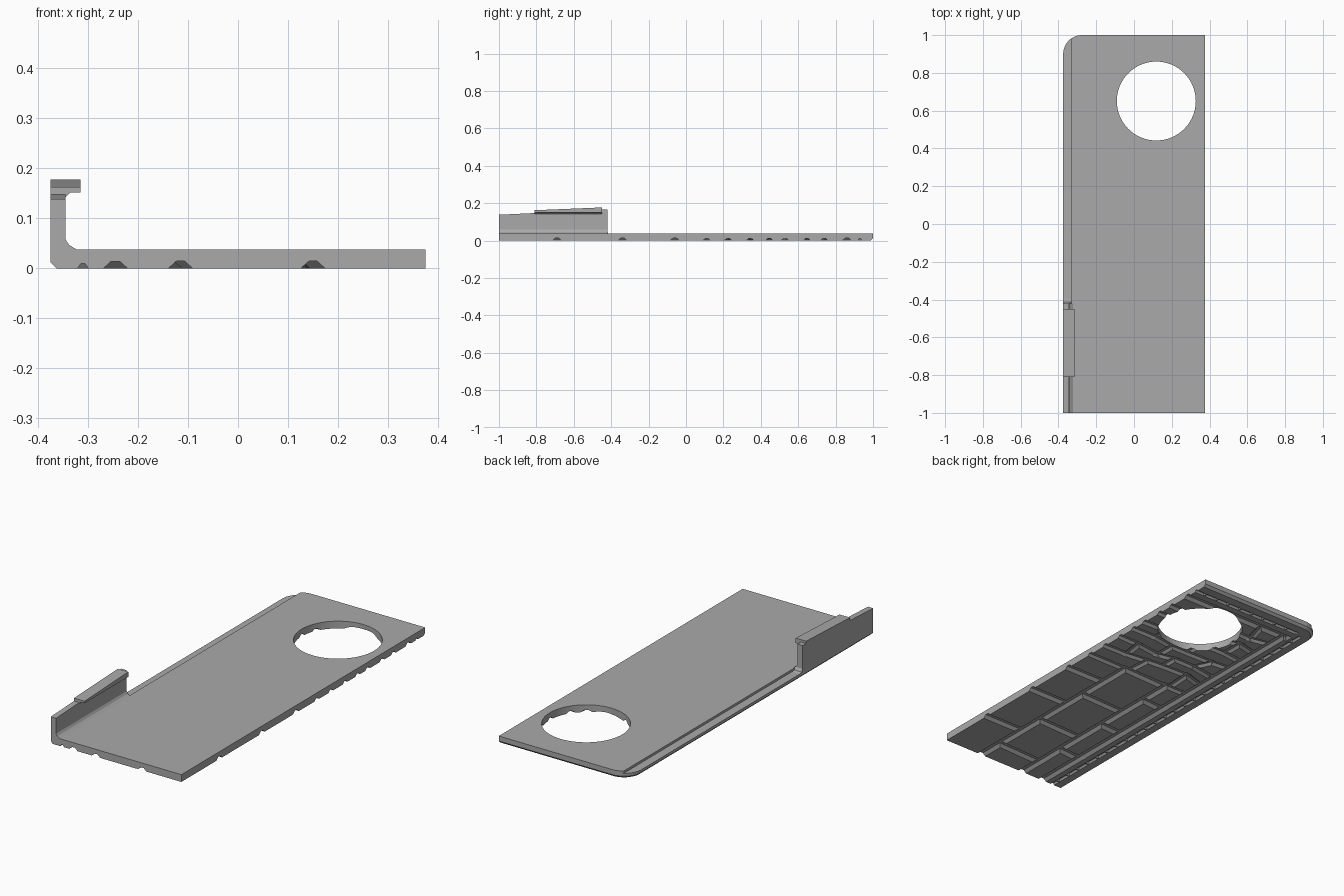
import bpy, bmesh, math, random
from mathutils import Vector

if "Cube" in bpy.data.objects:
    bpy.data.objects.remove(bpy.data.objects["Cube"])

random.seed(4)
grey = bpy.data.materials.new("mid_grey")
grey.diffuse_color = (0.40, 0.40, 0.40, 1)
grey.use_nodes = True
grey.node_tree.nodes["Principled BSDF"].inputs["Base Color"].default_value = grey.diffuse_color


def make(name, bm):
    bmesh.ops.recalc_face_normals(bm, faces=bm.faces)
    me = bpy.data.meshes.new(name)
    bm.to_mesh(me)
    bm.free()
    me.materials.append(grey)
    ob = bpy.data.objects.new(name, me)
    bpy.context.collection.objects.link(ob)
    return ob


def loft(bm, rings):
    """Skin a closed solid through rings with equal point counts."""
    vs = [[bm.verts.new(p) for p in r] for r in rings]
    n = len(vs[0])
    for a, b in zip(vs, vs[1:]):
        for i in range(n):
            j = (i + 1) % n
            bm.faces.new((a[i], a[j], b[j], b[i]))
    bm.faces.new(vs[0][::-1])
    bm.faces.new(vs[-1])


def outline(inset, z, min_x=-1):
    pts = [(0.375, -1), (0.375, 1 - inset)]
    r = 0.1 - inset
    for i in range(13):
        a = math.pi / 2 * (1 + i / 12)
        pts.append((-0.275 + r * math.cos(a), 0.9 + r * math.sin(a)))
    pts.append((-0.375 + inset, -1))
    return [(max(x, min_x), y, z) for x, y in pts]


# Plate: chamfered underside, low ledge along the left edge
bm = bmesh.new()
loft(bm, [outline(0.012, 0), outline(0, 0.012), outline(0, 0.026),
          outline(0, 0.026, -0.33), outline(0, 0.038, -0.33)])
plate = make("plate", bm)

# Underside groove lines: (start, end, half width, depth)
lines = []


def groove(a, b, w=0.024, d=0.014):
    lines.append((Vector((*a, 0)), Vector((*b, 0)), w, d + len(lines) * 1e-5))


groove((-0.245, -1.1), (-0.245, 0.86))
groove((-0.26, 0.86), (0.45, 0.86))
groove((0.15, -1.1), (0.15, 0.11))
groove((-0.115, -1.1), (-0.115, 0.11))
for y in (-0.69, -0.34, -0.06):
    groove((0.15, y), (0.45, y))
for y in (-0.87, -0.56, -0.23, 0.1):
    groove((-0.115, y), (0.15, y + 0.01))
for y in (-0.72, -0.4, -0.08):
    groove((-0.245, y), (-0.115, y + 0.01))

# Small irregular scales around the hole
cols = (-0.245, -0.12, 0.01, 0.13, 0.25, 0.44)
rows = (0.11, 0.24, 0.33, 0.43, 0.53, 0.65, 0.74, 0.86)


def node(c, r):
    edge_x, edge_y = c in (0, 5), r in (0, 7)
    return (cols[c] + (0 if edge_x else random.uniform(-0.025, 0.025)),
            rows[r] + (0 if edge_y else random.uniform(-0.02, 0.02)))


net = [[node(c, r) for c in range(6)] for r in range(8)]
for r in range(7):
    for c in range(5):
        groove(net[r][c], net[r][c + 1], 0.02, 0.011)
    for c in range(1, 5):
        if (r + c) % 2:
            groove(net[r][c], net[r + 1][c], 0.02, 0.011)

# Stitches along the left and back borders
for i in range(26):
    y = -1.02 + i * 0.075
    groove((-0.31, y), (-0.31, y + 0.048), 0.011, 0.009)
for i in range(9):
    x = -0.27 + i * 0.075
    groove((x, 0.93), (x + 0.048, 0.93), 0.011, 0.009)

# Cutter bars with a trapezoid section
bm = bmesh.new()
for a, b, w, d in lines:
    t = (b - a).normalized()
    s = Vector((-t.y, t.x, 0))

    def ring(k, z):
        e = t * k
        return [p + Vector((0, 0, z)) for p in
                (a - e - s * k, b + e - s * k, b + e + s * k, a - e + s * k)]
    loft(bm, [ring(w * 1.3, -0.006 - d * 0.1), ring(w, 0), ring(w * 0.35, d)])
grooves = make("groove_cutter", bm)

# Round opening cutter
bm = bmesh.new()
ring = [(0.118 + 0.209 * math.cos(i * math.tau / 64),
         0.651 + 0.209 * math.sin(i * math.tau / 64)) for i in range(64)]
loft(bm, [[(x, y, z) for x, y in ring] for z in (-0.1, 0.1)])
hole = make("opening_cutter", bm)

for cutter in (grooves, hole):
    mod = plate.modifiers.new("cut", 'BOOLEAN')
    mod.operation = 'DIFFERENCE'
    mod.solver = 'EXACT'
    mod.use_self = cutter is grooves
    mod.object = cutter
bpy.context.view_layer.update()
cut = bpy.data.meshes.new_from_object(
    plate.evaluated_get(bpy.context.evaluated_depsgraph_get()))
plate.modifiers.clear()
plate.data = cut
for cutter in (grooves, hole):
    bpy.data.objects.remove(cutter)


# Side wall with inner fillet and rising top edge
def wall_ring(y, top):
    pts = [(-0.375, 0.026), (-0.33, 0.026), (-0.323, 0.0375), (-0.338, 0.047),
           (-0.345, 0.058), (-0.345, top), (-0.375, top)]
    return [(x, y, z) for x, z in pts]


bm = bmesh.new()
loft(bm, [wall_ring(-1, 0.138), wall_ring(-0.81, 0.147),
          wall_ring(-0.45, 0.165), wall_ring(-0.42, 0.166)])
make("side_wall", bm)

# Small ramp easing the wall end into the ledge
bm = bmesh.new()
prof = [(-0.42, 0.026), (-0.40, 0.026), (-0.412, 0.031), (-0.42, 0.045)]
loft(bm, [[(x, y, z) for y, z in prof] for x in (-0.375, -0.333)])
make("wall_end_fillet", bm)


# Retaining lip
def lip_ring(y, top):
    pts = [(-0.375, 0.146), (-0.346, 0.141), (-0.336, 0.151), (-0.315, 0.151),
           (-0.315, top), (-0.375, top)]
    return [(x, y, z) for x, z in pts]


bm = bmesh.new()
loft(bm, [lip_ring(-0.81, 0.162), lip_ring(-0.45, 0.177)])
make("retaining_lip", bm)
